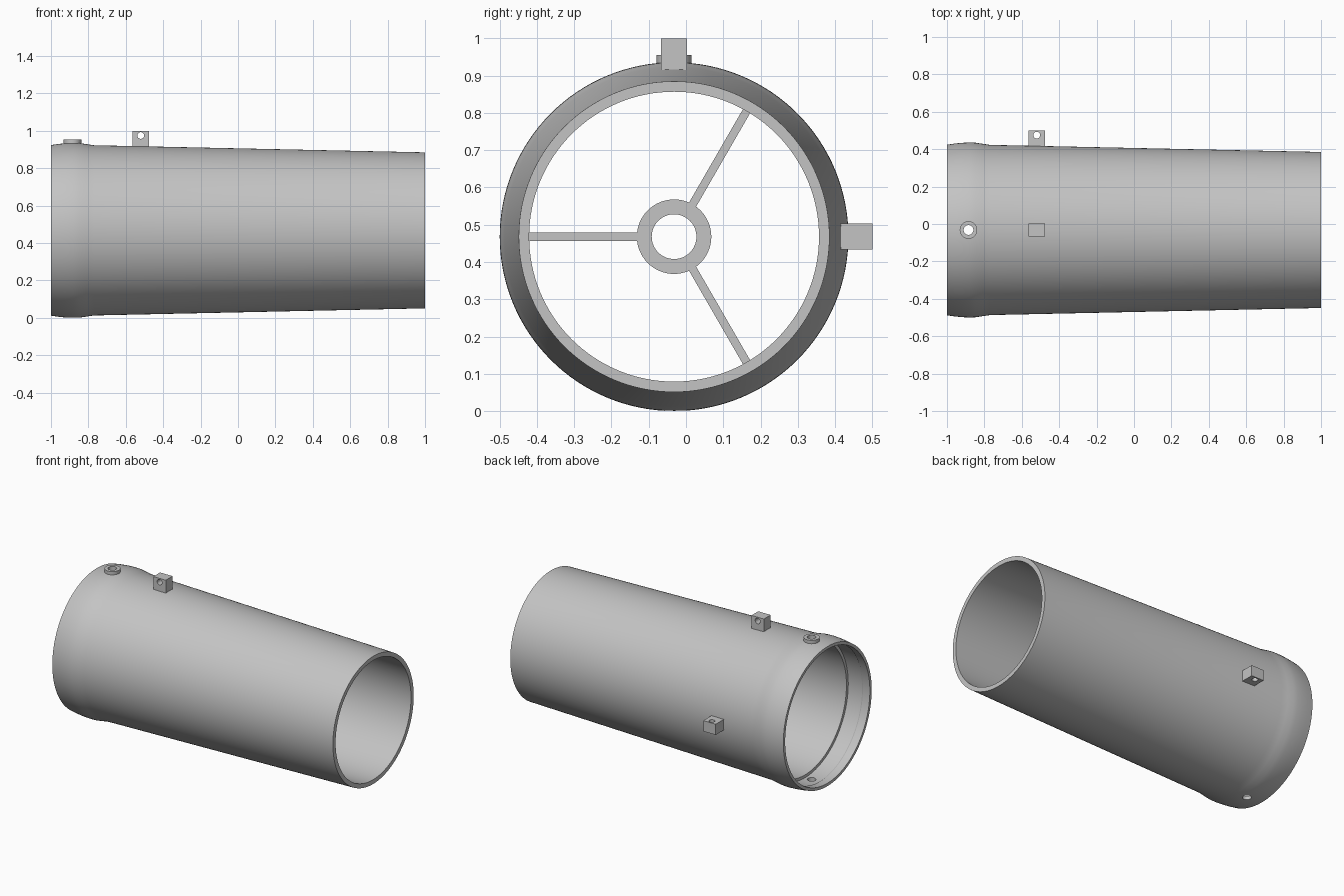
import bpy, bmesh
from math import pi, cos, sin, radians
from mathutils import Matrix, Vector

cube = bpy.data.objects.get("Cube")
if cube:
    bpy.data.objects.remove(cube, do_unlink=True)

AXIS = Vector((0, -0.032, 0.468))   # centre line of the tube, running along x

grey = bpy.data.materials.new("light_grey")
grey.use_nodes = True
grey.diffuse_color = (0.55, 0.55, 0.55, 1)
grey.node_tree.nodes["Principled BSDF"].inputs["Base Color"].default_value = (0.55, 0.55, 0.55, 1)


def finish(name, bm):
    bmesh.ops.recalc_face_normals(bm, faces=bm.faces)
    mesh = bpy.data.meshes.new(name)
    bm.to_mesh(mesh)
    bm.free()
    mesh.materials.append(grey)
    obj = bpy.data.objects.new(name, mesh)
    bpy.context.collection.objects.link(obj)
    return obj


def lathe(name, profile, steps=128):
    """Closed (x, radius) profile turned about the tube axis."""
    bm = bmesh.new()
    rings = []
    for i in range(steps):
        a = 2 * pi * i / steps
        rings.append([bm.verts.new(AXIS + Vector((x, r * cos(a), r * sin(a))))
                      for x, r in profile])
    n = len(profile)
    for i in range(steps):
        r0, r1 = rings[i], rings[(i + 1) % steps]
        for j in range(n):
            k = (j + 1) % n
            bm.faces.new((r0[j], r0[k], r1[k], r1[j]))
    return finish(name, bm)


def box(name, size, matrix):
    bm = bmesh.new()
    bmesh.ops.create_cube(bm, size=1, matrix=matrix @ Matrix.Diagonal((*size, 1)))
    return finish(name, bm)


def cylinder(name, radius, length, matrix, segments=32):
    bm = bmesh.new()
    bmesh.ops.create_cone(bm, cap_ends=True, segments=segments, radius1=radius,
                          radius2=radius, depth=length, matrix=matrix)
    return finish(name, bm)


def activate(obj):
    bpy.ops.object.select_all(action='DESELECT')
    obj.select_set(True)
    bpy.context.view_layer.objects.active = obj


def drill(obj, radius, length, matrix):
    cutter = cylinder("drill_cutter", radius, length, matrix)
    cutter.hide_render = True
    mod = obj.modifiers.new("hole", 'BOOLEAN')
    mod.operation = 'DIFFERENCE'
    mod.solver = 'EXACT'
    mod.object = cutter
    activate(obj)
    bpy.ops.object.modifier_apply(modifier=mod.name)
    bpy.data.objects.remove(cutter, do_unlink=True)


def smooth(obj):
    activate(obj)
    bpy.ops.object.shade_smooth_by_angle(angle=radians(30))


# Tapered tube with a bulged end and a stepped seat inside it
outer = [(-1, 0.456), (-0.96, 0.462), (-0.92, 0.466), (-0.88, 0.468),
         (-0.85, 0.467), (-0.81, 0.461), (-0.77, 0.455), (1, 0.417)]
inner = [(1, 0.389), (-0.82, 0.424), (-0.84, 0.424), (-0.84, 0.443),
         (-0.94, 0.443), (-0.95, 0.437), (-1, 0.437)]
tube = lathe("tube", outer + inner)

# Raised port on top, with a hole straight through to the underside
PORT_X = -0.885
port = cylinder("port_collar", 0.047, 0.037,
                Matrix.Translation(AXIS + Vector((PORT_X, 0, 0.4685))))
through = Matrix.Translation(AXIS + Vector((PORT_X, 0, 0)))
for part in (tube, port):
    drill(part, 0.026, 1.2, through)
    smooth(part)

# Drilled mounting lugs on the top and on the back
for name, angle in (("top_lug", 0), ("back_lug", -90)):
    turn = Matrix.Translation(AXIS) @ Matrix.Rotation(radians(angle), 4, 'X')
    lug = box(name, (0.09, 0.07, 0.1), turn @ Matrix.Translation((-0.52, 0, 0.482)))
    across = turn @ Matrix.Translation((-0.52, 0, 0.507)) @ Matrix.Rotation(pi / 2, 4, 'X')
    drill(lug, 0.018, 0.2, across)
    smooth(lug)

# Central hub held by three spokes inside the tube
HUB_X, DEPTH = 0.0, 0.04
h = DEPTH / 2
hub = lathe("hub_ring", [(HUB_X - h, 0.1), (HUB_X + h, 0.1),
                         (HUB_X + h, 0.06), (HUB_X - h, 0.06)], 64)
smooth(hub)
for i in range(3):
    turn = Matrix.Translation(AXIS) @ Matrix.Rotation(radians(60 + 120 * i), 4, 'X')
    box("spoke_%d" % (i + 1), (DEPTH, 0.31, 0.022),
        turn @ Matrix.Translation((HUB_X, 0.25, 0)))
